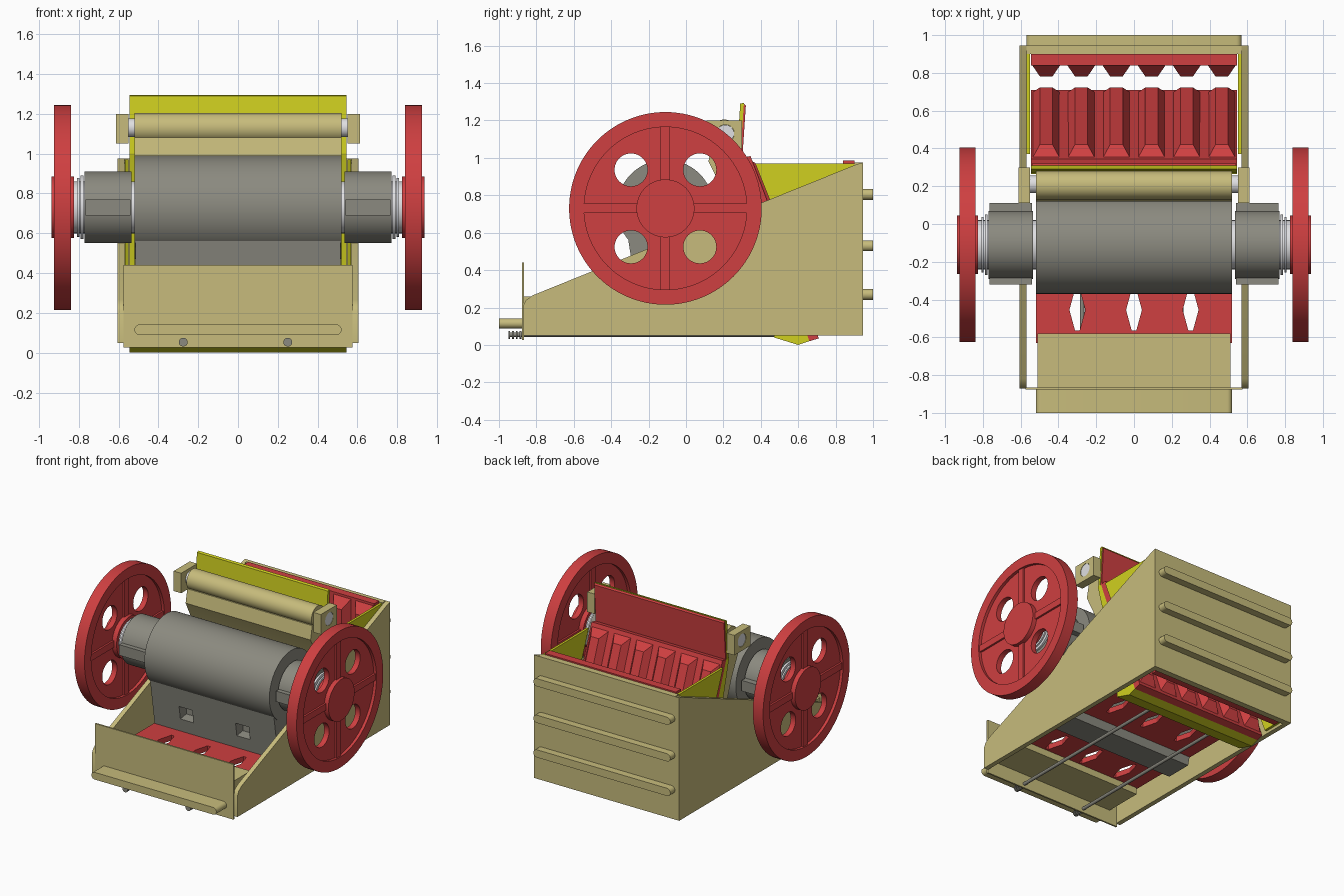
import bpy, bmesh
from math import cos, sin, pi
from mathutils import Matrix, Vector

cube = bpy.data.objects.get("Cube")
if cube:
    bpy.data.objects.remove(cube)
made = []


def material(name, rgb):
    m = bpy.data.materials.new(name)
    m.use_nodes = True
    m.diffuse_color = (*rgb, 1)
    m.node_tree.nodes["Principled BSDF"].inputs["Base Color"].default_value = (*rgb, 1)
    return m


TAN = material("tan paint", (0.57, 0.5, 0.2))
RED = material("red paint", (0.62, 0.05, 0.052))
YELLOW = material("yellow paint", (0.63, 0.63, 0.014))
GRAY = material("gray steel", (0.26, 0.255, 0.215))
WHITE = material("bright steel", (0.74, 0.74, 0.76))

# Columns: where the drawing's two axes and its depth go
FRAMES = {
    "X": ((0, 1, 0), (0, 0, 1), (1, 0, 0)),
    "Y": ((1, 0, 0), (0, 0, 1), (0, -1, 0)),
    "Z": ((1, 0, 0), (0, 1, 0), (0, 0, 1)),
}


def add_object(name, mesh, mat):
    ob = bpy.data.objects.new(name, mesh)
    bpy.context.collection.objects.link(ob)
    mesh.materials.clear()
    mesh.materials.append(mat)
    made.append(ob)
    return ob


def evaluated_mesh(ob):
    bpy.context.view_layer.update()
    dg = bpy.context.evaluated_depsgraph_get()
    return bpy.data.meshes.new_from_object(ob.evaluated_get(dg))


def prism(name, loops, lo, hi, mat, axis="X"):
    """Extrude an outline (with optional hole outlines) from lo to hi."""
    lo, hi = min(lo, hi), max(lo, hi)
    cu = bpy.data.curves.new(name, "CURVE")
    cu.dimensions, cu.fill_mode, cu.extrude = "2D", "BOTH", (hi - lo) / 2
    for loop in loops:
        sp = cu.splines.new("POLY")
        sp.points.add(len(loop) - 1)
        for p, (a, b) in zip(sp.points, loop):
            p.co = (a, b, 0, 1)
        sp.use_cyclic_u = True
    tmp = bpy.data.objects.new("outline", cu)
    bpy.context.collection.objects.link(tmp)
    mesh = evaluated_mesh(tmp)
    bpy.data.objects.remove(tmp)
    u, v, w = (Vector(c) for c in FRAMES[axis])
    rot = Matrix((u, v, w)).transposed().to_4x4()
    mid = (lo + hi) / 2 * (-1 if axis == "Y" else 1)
    mesh.transform(rot @ Matrix.Translation((0, 0, mid)))
    bm = bmesh.new()
    bm.from_mesh(mesh)
    bmesh.ops.remove_doubles(bm, verts=bm.verts, dist=1e-5)
    bmesh.ops.recalc_face_normals(bm, faces=bm.faces)
    bm.to_mesh(mesh)
    bm.free()
    mesh.name = name
    return add_object(name, mesh, mat)


def circle(a, b, r, n=64):
    return [(a + r * cos(2 * pi * i / n), b + r * sin(2 * pi * i / n)) for i in range(n)]


def rect(a0, b0, a1, b1):
    return [(a0, b0), (a1, b0), (a1, b1), (a0, b1)]


def pill(half, b, r, n=10):
    arc = [(half - r + r * cos(t), r * sin(t)) for t in (-pi / 2 + pi * i / n for i in range(n + 1))]
    return [(a, b + c) for a, c in arc] + [(-a, b - c) for a, c in arc]


def tooth(name, base, along, out, length, width, height):
    """Raised jaw ridge with sloping flanks and ends."""
    bm = bmesh.new()
    bmesh.ops.create_cube(bm, size=1)
    side = along.cross(out)
    for v in bm.verts:
        a, b, c = v.co
        top = c > 0
        v.co = (base + side * a * width * (0.45 if top else 1)
                + along * b * (length - 0.14 * top) + out * height * top)
    bmesh.ops.recalc_face_normals(bm, faces=bm.faces)
    mesh = bpy.data.meshes.new(name)
    bm.to_mesh(mesh)
    bm.free()
    add_object(name, mesh, RED)


# Frame box
side_outline = [(-0.87, 0.05), (0.945, 0.05), (0.945, 0.975), (0.91, 0.965),
                (-0.82, 0.265), (-0.855, 0.24), (-0.87, 0.21)]
prism("back_wall", [rect(-0.57, 0.05, 0.57, 0.975)], 0.9, 0.945, TAN, "Y")
prism("front_plate", [rect(-0.575, 0.025, 0.575, 0.44)], -0.877, -0.865, TAN, "Y")
prism("front_rib", [pill(0.52, 0.115, 0.027)], -1.0, -0.87, TAN, "Y")
for z in (0.27, 0.53, 0.805):
    prism("back_rib", [pill(0.57, z, 0.029)], 0.94, 1.0, TAN, "Y")
prism("toggle_seat", [rect(-0.865, 0.13, -0.58, 0.26)], -0.51, 0.51, TAN)

# Eccentric axis
AY, AZ = -0.11, 0.73

for s in (1, -1):
    prism("side_plate", [side_outline], s * 0.57, s * 0.605, TAN)
    prism("cheek_liner", [[(0.37, 0.97), (0.9, 0.97), (0.9, 0.07), (0.73, 0.07)]],
          s * 0.55, s * 0.568, YELLOW)

    # Flywheel
    ring = circle(AY, AZ, 0.515, 96)
    holes = [circle(AY + a * 0.184, AZ + b * 0.206, 0.088, 40) for a in (1, -1) for b in (1, -1)]
    prism("flywheel_rim", [ring, circle(AY, AZ, 0.435, 96)], s * 0.84, s * 0.925, RED)
    prism("flywheel_web", [circle(AY, AZ, 0.44, 96)] + holes, s * 0.862, s * 0.903, RED)
    prism("flywheel_spoke", [rect(AY - 0.44, AZ - 0.025, AY + 0.44, AZ + 0.025)],
          s * 0.848, s * 0.917, RED)
    prism("flywheel_spoke", [rect(AY - 0.025, AZ - 0.44, AY + 0.025, AZ + 0.44)],
          s * 0.849, s * 0.916, RED)
    prism("flywheel_hub", [circle(AY, AZ, 0.155)], s * 0.825, s * 0.938, RED)

    # Main shaft end and bearing housing
    prism("main_shaft", [circle(AY, AZ, 0.13)], s * 0.5, s * 0.84, WHITE)
    prism("shaft_collar", [circle(AY, AZ, 0.16)], s * 0.775, s * 0.79, WHITE)
    prism("shaft_collar", [circle(AY, AZ, 0.148)], s * 0.797, s * 0.808, WHITE)
    prism("bearing_housing", [circle(AY, AZ, 0.18)], s * 0.535, s * 0.77, GRAY)
    prism("bearing_flange", [rect(-0.32, 0.69, 0.11, 0.77)], s * 0.54, s * 0.765, GRAY)

    # Swing jaw bearing
    prism("pivot_block", [rect(0.11, 1.05, 0.3, 1.2), circle(0.21, 1.13, 0.048, 32)],
          s * 0.55, s * 0.612, TAN)
    prism("pivot_pin", [circle(0.21, 1.13, 0.047, 32)], s * 0.5, s * 0.61, WHITE)

# Pitman: round head, tapering body and two windows
prism("pitman_head", [circle(AY, AZ, 0.26, 80)], -0.52, 0.52, GRAY)
pitman = prism("pitman_body", [[(-0.33, 0.7), (-0.24, 0.12), (-0.04, 0.12), (0.1, 0.7)]],
               -0.515, 0.515, GRAY)
for x in (-0.235, 0.235):
    cutter = prism("window_cutter", [[(-0.4, 0.47), (-0.2, 0.38), (-0.2, 0.33), (-0.4, 0.3)]],
                   x - 0.055, x + 0.055, GRAY)
    cutter.hide_render = True
    mod = pitman.modifiers.new("window", "BOOLEAN")
    mod.operation, mod.object = "DIFFERENCE", cutter
    baked = evaluated_mesh(pitman)
    pitman.modifiers.clear()
    pitman.data = baked
    made.remove(cutter)
    bpy.data.objects.remove(cutter)

# Toggle plates with diamond openings
for name, y0, y1 in (("front_toggle", -0.63, -0.24), ("rear_toggle", -0.06, 0.48)):
    c = (y0 + y1) / 2 - 0.02
    gaps = [[(x - 0.012, c - 0.11), (x + 0.012, c - 0.11), (x + 0.042, c), (x + 0.012, c + 0.11),
             (x - 0.012, c + 0.11), (x - 0.042, c)] for x in (-0.3, 0, 0.3)]
    prism(name, [rect(-0.52, y0, 0.52, y1)] + gaps, 0.18, 0.22, RED, "Z")

# Swing jaw
prism("pivot_tube", [circle(0.205, 1.13, 0.075)], -0.52, 0.52, TAN)
prism("swing_jaw_web", [[(0.14, 1.08), (0.12, 0.98), (0.2, 0.82), (0.44, 0.15),
                         (0.55, 0.12), (0.27, 1.08)]], -0.52, 0.52, TAN)
prism("swing_jaw_back", [[(0.265, 1.0), (0.3, 1.0), (0.66, 0.02), (0.6, 0.0),
                          (0.47, 0.04), (0.47, 0.2)]], -0.545, 0.545, YELLOW)
prism("guard_front", [[(0.27, 0.98), (0.29, 1.29), (0.31, 1.295), (0.288, 0.98)]],
      -0.545, 0.545, YELLOW)
prism("guard_back", [[(0.288, 0.98), (0.309, 1.29), (0.32, 1.28), (0.3, 0.98)]],
      -0.54, 0.54, RED)
prism("swing_jaw_liner", [[(0.3, 1.0), (0.345, 1.01), (0.71, 0.035), (0.66, 0.02)]],
      -0.545, 0.545, RED)
prism("fixed_jaw_liner", [rect(0.84, 0.06, 0.9, 0.985)], -0.545, 0.545, RED)

# Jaw teeth
top, bottom = Vector((0, 0.34, 1.0)), Vector((0, 0.7, 0.04))
slope = (bottom - top).normalized()
facing = Vector((0, -slope.z, slope.y))
for i in range(6):
    x = Vector(((i - 2.5) * 0.186, 0, 0))
    width = 0.15
    tooth("swing_jaw_tooth", (top + bottom) / 2 + x, slope, facing, 1.0, width, 0.055)
    tooth("fixed_jaw_tooth", Vector((0, 0.842, 0.52)) + x, Vector((0, 0, -1)),
          Vector((0, -1, 0)), 0.9, width, 0.06)

# Tension rods and springs
for x in (-0.275, 0.25):
    prism("tension_rod", [circle(x, 0.055, 0.012, 16)], -0.95, 0.52, GRAY, "Y")
    for k in range(4):
        prism("spring_coil", [circle(x, 0.053, 0.022, 20)], -0.95 + k * 0.02, -0.94 + k * 0.02,
              GRAY, "Y")

# Smooth round surfaces, keep hard edges
bpy.ops.object.select_all(action="DESELECT")
for ob in made:
    ob.select_set(True)
bpy.context.view_layer.objects.active = made[0]
bpy.ops.object.shade_smooth_by_angle()
